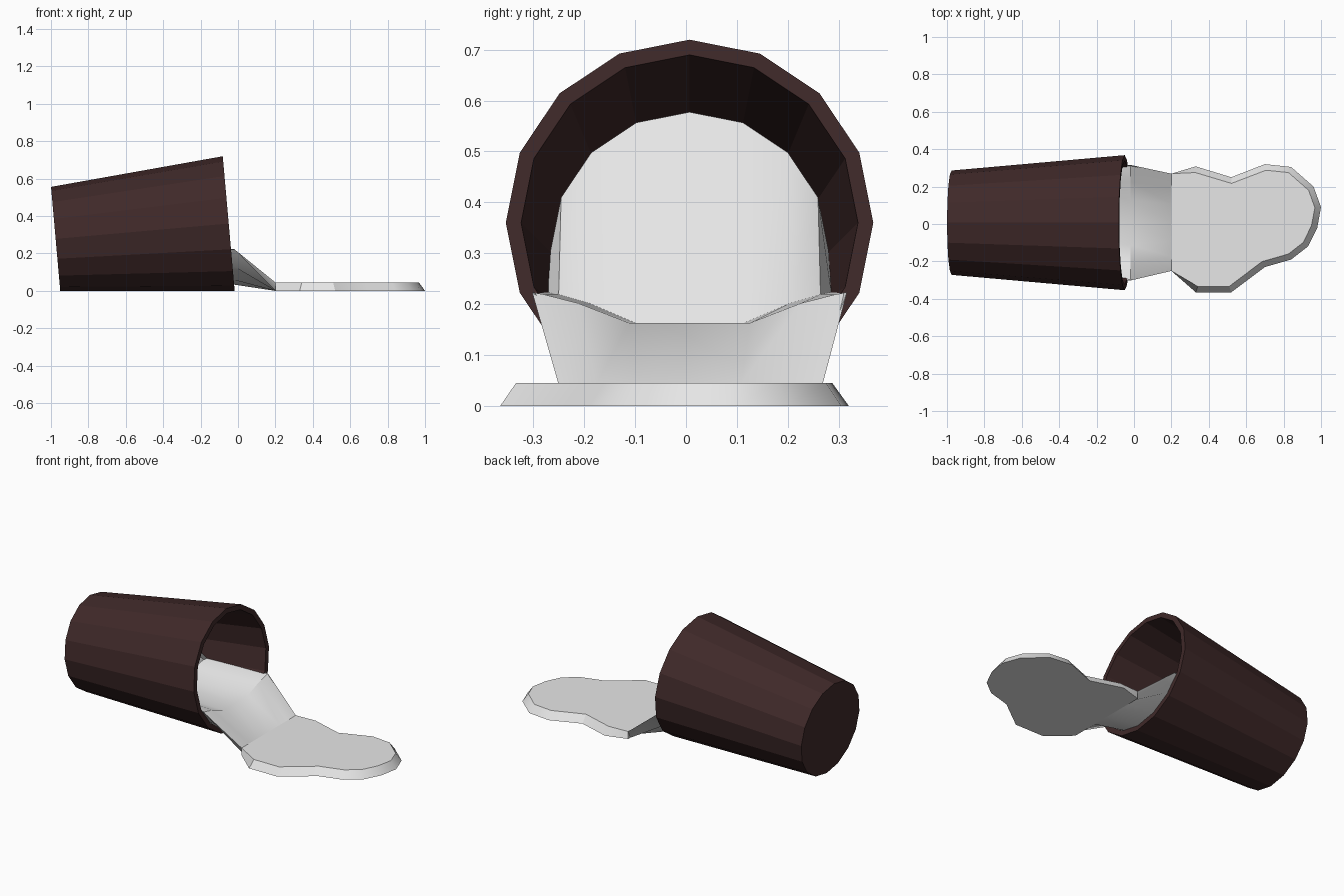
import bpy, bmesh, math
from mathutils import Vector

if "Cube" in bpy.data.objects:
    bpy.data.objects.remove(bpy.data.objects["Cube"])

SIDES = 16
TILT = math.atan2(0.082, 0.925)
BASE = Vector((-0.975, 0.007, 0.278))
AXIS = Vector((math.cos(TILT), 0, math.sin(TILT)))
UP = Vector((-math.sin(TILT), 0, math.cos(TILT)))
SIDE = Vector((0, 1, 0))
LENGTH = 0.929


def material(name, rgb):
    m = bpy.data.materials.new(name)
    m.diffuse_color = (*rgb, 1)
    m.use_nodes = True
    m.node_tree.nodes["Principled BSDF"].inputs["Base Color"].default_value = m.diffuse_color
    return m


def ring(s, r):
    """Points round the tilted cup axis at distance s from the base."""
    return [BASE + AXIS * s + SIDE * (r * math.cos(a)) + UP * (r * math.sin(a))
            for a in (2 * math.pi * i / SIDES for i in range(SIDES))]


def loft(name, rings, mat, cap_start=True, cap_end=True, smooth=False):
    bm = bmesh.new()
    rows = [[bm.verts.new(p) for p in r] for r in rings]
    n = len(rows[0])
    for a, b in zip(rows, rows[1:]):
        for i in range(n):
            j = (i + 1) % n
            bm.faces.new((a[i], a[j], b[j], b[i]))
    if cap_start:
        bm.faces.new(rows[0][::-1])
    if cap_end:
        bm.faces.new(rows[-1])
    bmesh.ops.recalc_face_normals(bm, faces=bm.faces)
    me = bpy.data.meshes.new(name)
    bm.to_mesh(me)
    bm.free()
    me.materials.append(mat)
    ob = bpy.data.objects.new(name, me)
    bpy.context.collection.objects.link(ob)
    if smooth:
        bpy.ops.object.select_all(action='DESELECT')
        ob.select_set(True)
        bpy.context.view_layer.objects.active = ob
        bpy.ops.object.shade_smooth_by_angle(angle=math.radians(30))
    return ob


brown = material("dark_brown", (0.05, 0.022, 0.022))
white = material("milk_white", (0.8, 0.8, 0.8))

# Cup: outer wall, rim, inner wall and inner floor
loft("cup", [ring(0, 0.279), ring(LENGTH, 0.361),
             ring(LENGTH, 0.331), ring(0.03, 0.251)], brown)


# Liquid in the cup: full disc, drop to a shallow level, mouth, slope to ground
def inner_radius(s):
    return 0.328 - 0.0886 * (LENGTH - s)


def shallow(s, x=None):
    r = inner_radius(s)
    out = []
    for i, p in enumerate(ring(s, r)):
        dy = p.y - BASE.y
        if i <= SIDES // 2:
            dy *= 0.94
        t = min(1, max(0, (abs(dy) / r - 0.37) / 0.55))
        z = min(p.z, 0.163 + 0.06 * t ** 0.7)
        out.append(Vector((p.x if x is None else x, BASE.y + dy, z)))
    return out


foot = []
for i in range(SIDES):
    c = math.cos(2 * math.pi * i / SIDES)
    foot.append(Vector((0.2, 0.009 + 0.26 * c, 0.045 if i <= SIDES // 2 else 0)))

loft("pouring_liquid",
     [ring(0.31, inner_radius(0.31)), shallow(0.57), shallow(0.94, -0.02), foot],
     white, cap_end=False, smooth=True)

# Puddle: wavy outline with a bevelled edge
outline = [Vector(p) for p in (
    (0.2, -0.251), (0.33, -0.365), (0.52, -0.365), (0.7, -0.23), (0.84, -0.19),
    (0.93, -0.12), (0.98, -0.02), (1.0, 0.09), (0.96, 0.2), (0.84, 0.305),
    (0.7, 0.32), (0.52, 0.25), (0.33, 0.308), (0.2, 0.269))]
bottom, top = [], []
for i, p in enumerate(outline):
    q = p.copy()
    if 0 < i < len(outline) - 1:
        d = (outline[i + 1] - outline[i - 1]).normalized()
        q += Vector((-d.y, d.x)) * 0.033
    bottom.append(Vector((p.x, p.y, 0)))
    top.append(Vector((q.x, q.y, 0.045)))
loft("puddle", [bottom, top], white, smooth=True)
